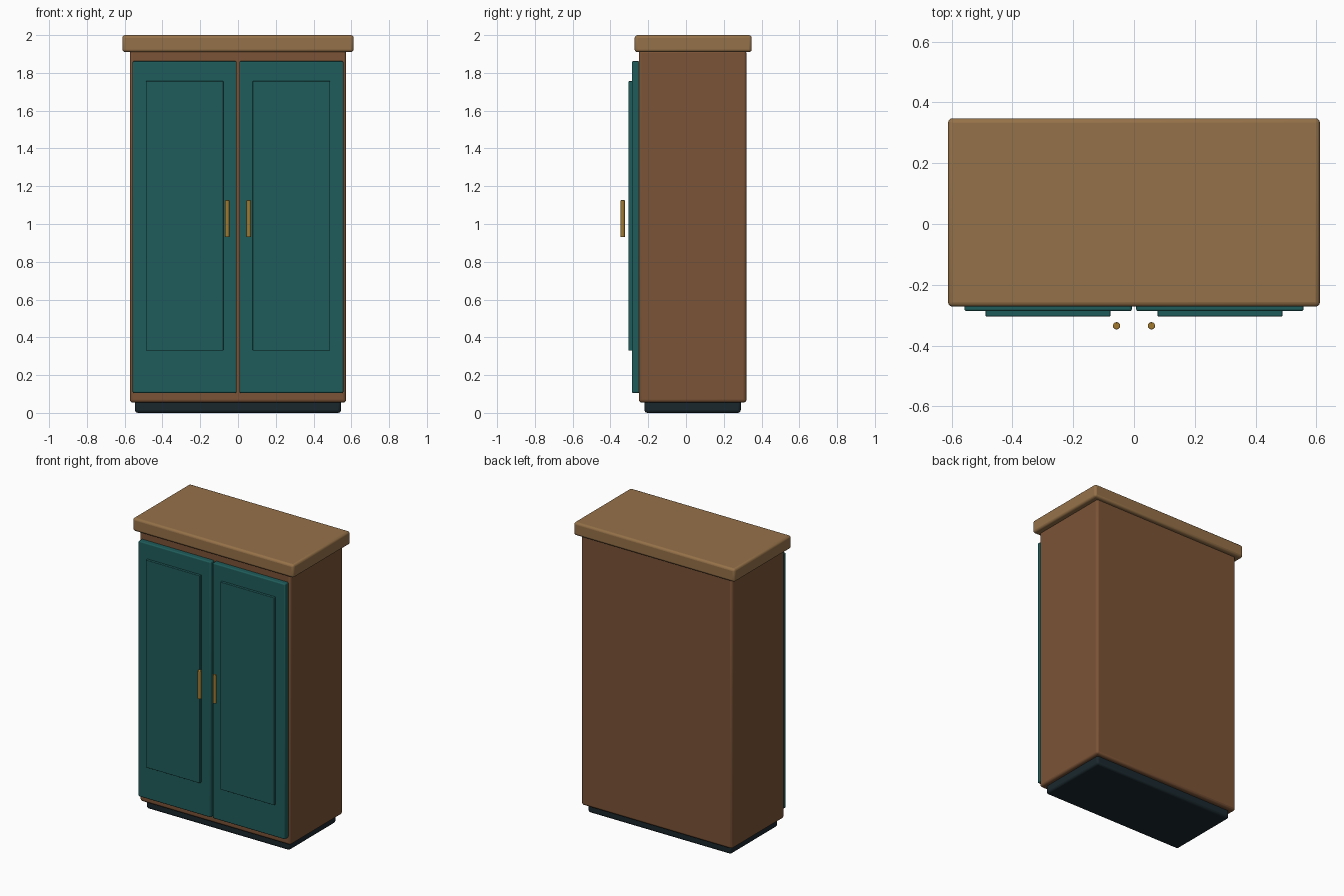
import bpy
from mathutils import Vector

if "Cube" in bpy.data.objects:
    bpy.data.objects.remove(bpy.data.objects["Cube"])


def material(name, rgb):
    m = bpy.data.materials.new(name)
    m.diffuse_color = (*[(c / 255) ** 2.2 for c in rgb], 1)
    m.use_nodes = True
    m.node_tree.nodes["Principled BSDF"].inputs["Base Color"].default_value = m.diffuse_color
    return m


WOOD = material("brown_wood", (122, 84, 57))
OAK = material("light_oak", (148, 113, 74))
TEAL = material("teal_paint", (36, 93, 91))
DARK = material("dark_plinth", (32, 44, 49))
BRASS = material("brass", (160, 120, 50))


def finish(obj, name, mat, bevel, segments=3):
    obj.name = name
    obj.data.materials.append(mat)
    b = obj.modifiers.new("soft_edges", 'BEVEL')
    b.width, b.segments, b.limit_method = bevel, segments, 'ANGLE'
    b.angle_limit = 0.7
    bpy.ops.object.shade_smooth_by_angle(angle=0.6)
    return obj


def box(name, lo, hi, mat, bevel):
    lo, hi = Vector(lo), Vector(hi)
    bpy.ops.mesh.primitive_cube_add(size=1, location=(lo + hi) / 2)
    obj = bpy.context.object
    obj.scale = hi - lo
    bpy.ops.object.transform_apply(location=False, rotation=False, scale=True)
    return finish(obj, name, mat, bevel)


# Carcass: plinth, cabinet body, overhanging top
box("plinth", (-0.545, -0.22, 0), (0.545, 0.29, 0.08), DARK, 0.015)
box("cabinet_body", (-0.573, -0.25, 0.055), (0.573, 0.32, 1.92), WOOD, 0.015)
box("top_board", (-0.612, -0.272, 1.91), (0.612, 0.348, 2.0), OAK, 0.015)

# Mirrored pair of doors with raised panels and bar handles
for side, s in (("left", -1), ("right", 1)):
    def span(a, b):
        return sorted((s * a, s * b))

    x0, x1 = span(0.007, 0.558)
    box(side + "_door", (x0, -0.287, 0.106), (x1, -0.245, 1.862), TEAL, 0.007)
    x0, x1 = span(0.078, 0.488)
    box(side + "_door_panel", (x0, -0.304, 0.33), (x1, -0.28, 1.756), TEAL, 0.002)
    bpy.ops.mesh.primitive_cylinder_add(vertices=24, radius=0.012, depth=0.196,
                                        location=(s * 0.0575, -0.335, 1.028))
    finish(bpy.context.object, side + "_handle", BRASS, 0.003, 2)
